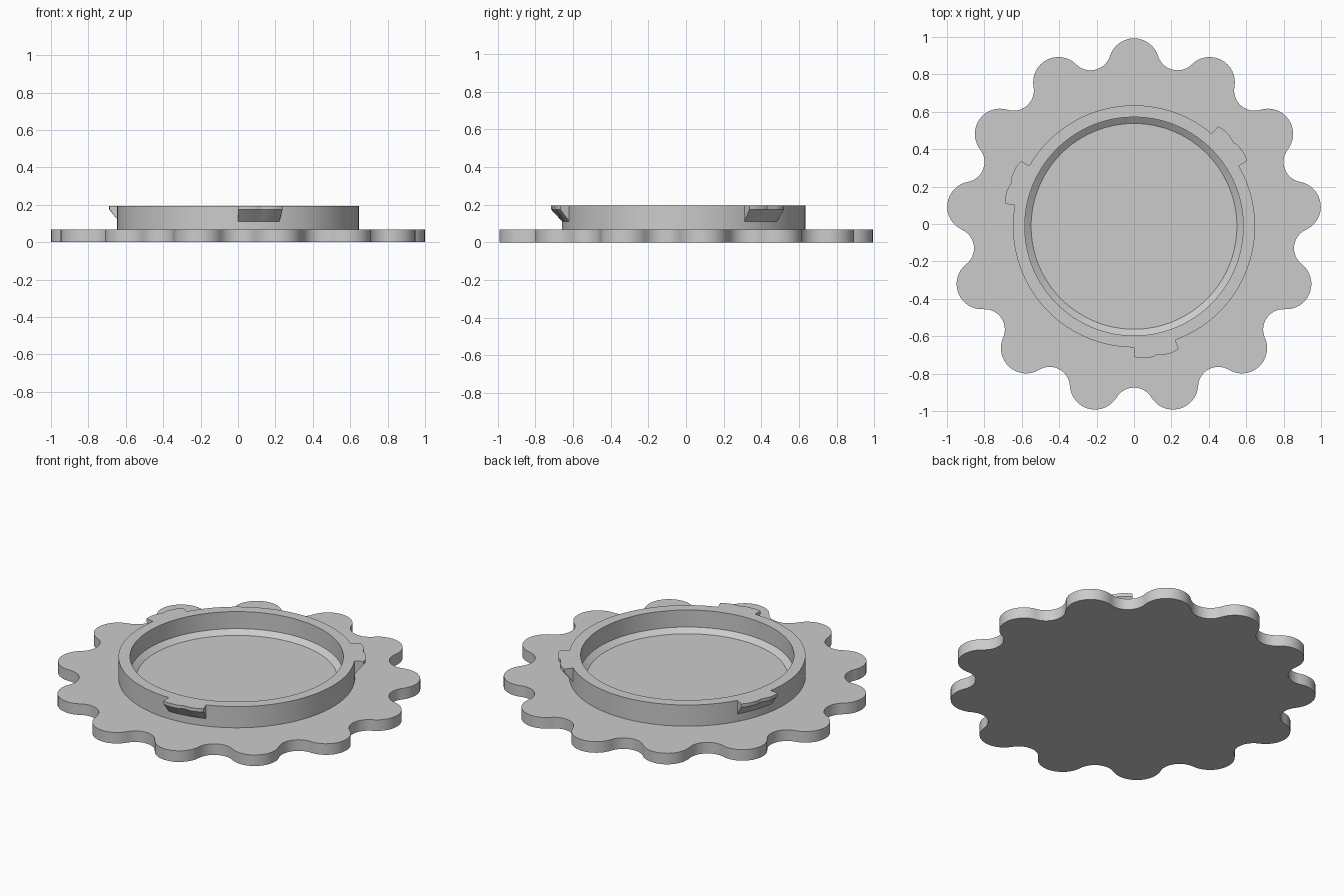
import bpy
import bmesh
from math import sin, cos, pi, radians, atan2, hypot, sqrt

old = bpy.data.objects.get("Cube")
if old:
    bpy.data.objects.remove(old, do_unlink=True)

CENTRE_Y = -0.0125
PLATE_TOP = 0.067
RIM_TOP = 0.195
RIM_RADIUS = 0.647

grey = bpy.data.materials.new("light grey")
grey.use_nodes = True
colour = (0.6, 0.6, 0.6, 1)
grey.diffuse_color = colour
grey.node_tree.nodes["Principled BSDF"].inputs["Base Color"].default_value = colour


def finish(bm, name):
    """Turn a bmesh into a named, smooth-shaded object."""
    bmesh.ops.recalc_face_normals(bm, faces=bm.faces)
    mesh = bpy.data.meshes.new(name)
    bm.to_mesh(mesh)
    bm.free()
    mesh.materials.append(grey)
    obj = bpy.data.objects.new(name, mesh)
    bpy.context.collection.objects.link(obj)
    obj.location.y = CENTRE_Y
    bpy.ops.object.select_all(action="DESELECT")
    obj.select_set(True)
    bpy.context.view_layer.objects.active = obj
    bpy.ops.object.shade_smooth_by_angle(angle=radians(25))
    return obj


def sweep(sections, name, closed):
    """Skin a row of equal closed cross-sections."""
    bm = bmesh.new()
    rows = [[bm.verts.new(p) for p in s] for s in sections]
    n = len(rows[0])
    pairs = list(zip(rows, rows[1:]))
    if closed:
        pairs.append((rows[-1], rows[0]))
    else:
        bm.faces.new(rows[0])
        bm.faces.new(rows[-1])
    for a, b in pairs:
        for i in range(n):
            j = (i + 1) % n
            bm.faces.new((a[i], a[j], b[j], b[i]))
    return finish(bm, name)


def section(profile, angle):
    return [(r * cos(angle), r * sin(angle), z) for r, z in profile]


# Scalloped plate: convex lobes joined by tangent concave arcs
LOBES = 13
LOBE_DIST, LOBE_R = 0.87, 0.135
VALLEY = 0.8625
half = pi / LOBES
mid, side = LOBE_DIST * cos(half), LOBE_DIST * sin(half)
gap = VALLEY - mid
fillet = (gap ** 2 + side ** 2 - LOBE_R ** 2) / (2 * (LOBE_R - gap))
fillet_dist = VALLEY + fillet
# Turn of each lobe arc, and of each valley arc, to the tangent point
fx, fy = fillet_dist * cos(half), fillet_dist * sin(half)
lobe_turn = atan2(fy, fx - LOBE_DIST)
valley_turn = lobe_turn - half

outline = []
STEPS = 16
for k in range(LOBES):
    a = pi / 2 + k * 2 * half
    for i in range(STEPS + 1):
        t = a + lobe_turn * (2 * i / STEPS - 1)
        outline.append((LOBE_DIST * cos(a) + LOBE_R * cos(t),
                        LOBE_DIST * sin(a) + LOBE_R * sin(t)))
    b = a + half
    tangent = atan2(side, fillet_dist - mid)
    for i in range(1, STEPS):
        t = b + pi + tangent * (1 - 2 * i / STEPS)
        outline.append((fillet_dist * cos(b) + fillet * cos(t),
                        fillet_dist * sin(b) + fillet * sin(t)))

bm = bmesh.new()
base = bm.faces.new([bm.verts.new((x, y, 0)) for x, y in outline])
top = bmesh.ops.extrude_face_region(bm, geom=[base])["geom"]
bmesh.ops.translate(bm, vec=(0, 0, PLATE_TOP),
                    verts=[v for v in top if isinstance(v, bmesh.types.BMVert)])
finish(bm, "scalloped_plate")

# Raised rim with a sloped foot inside
rim = [(RIM_RADIUS, 0.05), (RIM_RADIUS, RIM_TOP), (0.584, RIM_TOP),
       (0.584, 0.092), (0.55, PLATE_TOP), (0.55, 0.05)]
sweep([section(rim, radians(2 * i)) for i in range(180)], "rim", True)

# Three locking tabs with sloped undersides and a small notch
reach = [0.698, 0.705, 0.706, 0.706, 0.706, 0.697, 0.7, 0.706, 0.706, 0.704, 0.697]
for n, start in enumerate((270, 30, 150)):
    cuts = []
    for i, r in enumerate(reach):
        tab = [(RIM_RADIUS, RIM_TOP), (r, RIM_TOP), (r, 0.175), (RIM_RADIUS, 0.112)]
        cuts.append(section(tab, radians(start + 2 * i)))
    sweep(cuts, f"locking_tab_{n + 1}", False)
